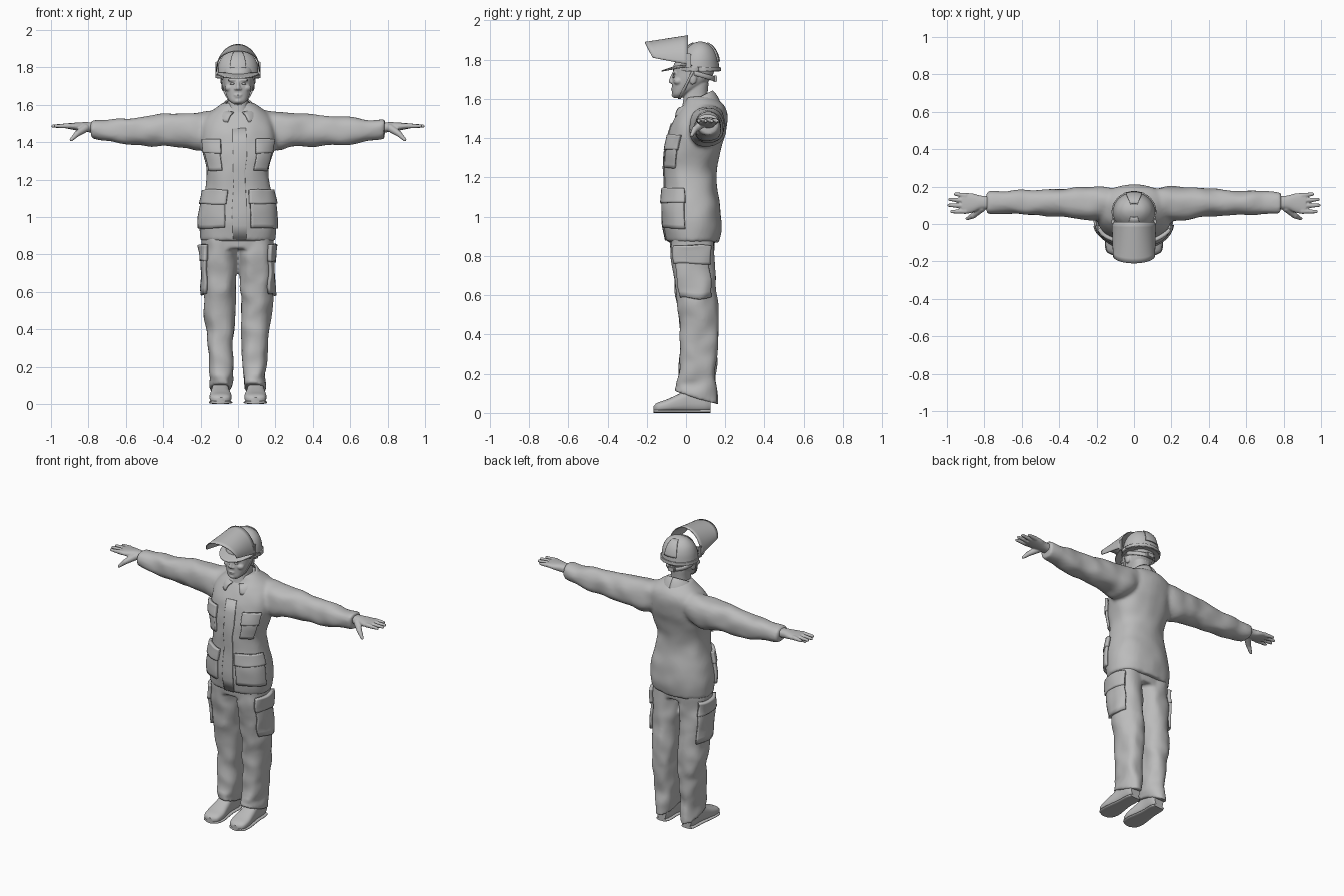
import bpy, bmesh, math
from mathutils import Vector, noise
from math import sin, cos, pi, radians

cube = bpy.data.objects.get("Cube")
if cube:
    bpy.data.objects.remove(cube)

grey = bpy.data.materials.new("plain grey")
grey.use_nodes = True
grey.diffuse_color = (0.5, 0.5, 0.5, 1)
grey.node_tree.nodes["Principled BSDF"].inputs["Base Color"].default_value = (0.5, 0.5, 0.5, 1)


def finish(bm, name, thickness=0, voxel=0, relax=4, angle=40):
    """Turn a bmesh into a smooth shaded object."""
    bmesh.ops.recalc_face_normals(bm, faces=bm.faces)
    mesh = bpy.data.meshes.new(name)
    bm.to_mesh(mesh)
    bm.free()
    obj = bpy.data.objects.new(name, mesh)
    bpy.context.collection.objects.link(obj)
    mesh.materials.append(grey)
    bpy.ops.object.select_all(action='DESELECT')
    obj.select_set(True)
    bpy.context.view_layer.objects.active = obj
    bpy.ops.object.shade_smooth_by_angle(angle=radians(angle))
    if thickness:
        mod = obj.modifiers.new("thickness", 'SOLIDIFY')
        mod.thickness, mod.offset = thickness, 0
    if voxel:
        mod = obj.modifiers.new("union", 'REMESH')
        mod.mode, mod.voxel_size, mod.use_smooth_shade = 'VOXEL', voxel, True
        mod = obj.modifiers.new("relax", 'SMOOTH')
        mod.factor, mod.iterations = 0.5, relax
    return obj


def sample(rows, t):
    """Smoothly interpolate section rows (position, a0, a1, b0, b1)."""
    i = max(k for k in range(len(rows) - 1) if rows[k][0] <= t or k == 0)
    r0, r1 = rows[i], rows[i + 1]
    before, after = rows[max(i - 1, 0)], rows[min(i + 2, len(rows) - 1)]
    d = r1[0] - r0[0]
    f = (t - r0[0]) / d
    out = []
    for k in range(1, 5):
        m0 = (r1[k] - before[k]) / (r1[0] - before[0]) * d
        m1 = (after[k] - r0[k]) / (after[0] - r0[0]) * d
        e = r1[k] - r0[k]
        out.append(r0[k] + f * (m0 + f * (3 * e - 2 * m0 - m1 + f * (m0 + m1 - 2 * e))))
    return out


def surface(rows, t, ang, axis='z', side=1, power=0.85, wob=0.0, out=0.0):
    """Point on a rounded-box tube; out pushes it off the surface."""
    a0, a1, b0, b1 = sample(rows, t)
    c, s = cos(ang), sin(ang)
    a = (a0 + a1) / 2 + (a1 - a0) / 2 * math.copysign(abs(c) ** power, c) + out * c
    b = (b0 + b1) / 2 + (b1 - b0) / 2 * math.copysign(abs(s) ** power, s) + out * s
    p = Vector({'z': (a, b, t), 'x': (t, a, b), 'y': (a, t, b)}[axis])
    p.x *= side
    return p + noise.noise_vector(p * 11) * wob


def loft(bm, rows, steps=24, seg=32, warp=None, **kw):
    """Closed tube through the section rows."""
    rings = []
    for i in range(steps + 1):
        t = rows[0][0] + (rows[-1][0] - rows[0][0]) * i / steps
        pts = [surface(rows, t, 2 * pi * j / seg, **kw) for j in range(seg)]
        rings.append([bm.verts.new(warp(p) if warp else p) for p in pts])
    for r, q in zip(rings, rings[1:]):
        for j in range(seg):
            k = (j + 1) % seg
            bm.faces.new((r[j], r[k], q[k], q[j]))
    bm.faces.new(rings[0])
    bm.faces.new(rings[-1])
    return bm


def sheet(name, f, nu=16, nv=8, thickness=0.006):
    """Thin plate from a function of u, v in 0..1."""
    bm = bmesh.new()
    g = [[bm.verts.new(f(i / nu, j / nv)) for j in range(nv + 1)] for i in range(nu + 1)]
    for i in range(nu):
        for j in range(nv):
            bm.faces.new((g[i][j], g[i + 1][j], g[i + 1][j + 1], g[i][j + 1]))
    return finish(bm, name, thickness)


def patch(name, rows, a0, a1, z0, z1, out, side=1, **kw):
    """Cloth patch that follows a tube."""
    return sheet(name, lambda u, v: surface(rows, z0 + (z1 - z0) * v, radians(a0 + (a1 - a0) * u),
                 side=side, out=out, **kw), thickness=out * 2)


def capsule(bm, p, q, r0, r1):
    """Tapered limb with round ends."""
    p, q = Vector(p), Vector(q)
    rot = (q - p).to_track_quat('Z', 'Y').to_matrix().to_4x4()
    rot.translation = (p + q) / 2
    bmesh.ops.create_cone(bm, segments=12, radius1=r0, radius2=r1, depth=(q - p).length,
                          cap_ends=True, matrix=rot)
    for c, r in ((p, r0), (q, r1)):
        ball(bm, c, (r, r, r))


def ball(bm, c, size):
    new = bmesh.ops.create_uvsphere(bm, u_segments=16, v_segments=10, radius=1)['verts']
    bmesh.ops.scale(bm, vec=size, verts=new)
    bmesh.ops.translate(bm, vec=c, verts=new)


def box(name, c, size, bevel=0.004):
    bm = bmesh.new()
    bmesh.ops.create_cube(bm, size=1)
    bmesh.ops.scale(bm, vec=size, verts=bm.verts)
    bmesh.ops.translate(bm, vec=c, verts=bm.verts)
    bmesh.ops.bevel(bm, geom=bm.edges, offset=bevel, segments=2, affect='EDGES')
    return finish(bm, name)


def sym(rows):
    return [(z, -w, w, y0, y1) for z, w, y0, y1 in rows]


# Section tables
torso = sym([(.87, .197, -.1, .168), (.95, .207, -.112, .18), (1.05, .197, -.117, .175),
             (1.15, .175, -.11, .157), (1.25, .166, -.11, .157), (1.35, .19, -.105, .18),
             (1.42, .2, -.09, .2), (1.5, .19, -.06, .21), (1.55, .165, -.03, .203),
             (1.58, .125, -.01, .185), (1.61, .08, .0, .15)])
sleeve = [(.1, .03, .19, 1.42, 1.57), (.2, .018, .203, 1.355, 1.562), (.28, .022, .198, 1.37, 1.552),
          (.38, .037, .19, 1.375, 1.55), (.5, .047, .183, 1.38, 1.535), (.62, .052, .178, 1.392, 1.53),
          (.72, .054, .175, 1.408, 1.52), (.785, .056, .17, 1.42, 1.515)]
leg = [(.05, .033, .147, -.055, .158), (.12, .03, .148, -.05, .158), (.2, .026, .153, -.038, .15),
       (.3, .023, .161, -.033, .157), (.4, .018, .168, -.033, .168), (.5, .016, .18, -.038, .167),
       (.6, .013, .182, -.052, .153), (.75, .006, .187, -.072, .144), (.9, .0, .188, -.082, .143)]
hips = sym([(.83, .188, -.08, .14), (.9, .19, -.085, .145), (.95, .19, -.08, .145)])
palm = [(.76, .078, .15, 1.45, 1.505), (.82, .077, .152, 1.455, 1.507), (.86, .062, .163, 1.462, 1.505),
        (.9, .054, .166, 1.47, 1.502), (.92, .058, .164, 1.474, 1.5)]
shoe = [(-.165, .07, .115, .01, .035), (-.15, .045, .142, .004, .05), (-.1, .034, .152, .004, .068),
        (-.04, .042, .146, .004, .095), (.02, .05, .138, .004, .125), (.1, .05, .134, .004, .125),
        (.125, .06, .125, .01, .11)]
head = sym([(1.605, .026, -.06, -.025), (1.62, .045, -.068, .0), (1.65, .062, -.07, .06),
            (1.69, .074, -.071, .115), (1.73, .08, -.066, .14), (1.78, .083, -.06, .15),
            (1.82, .07, -.02, .13)])
neck = sym([(1.5, .075, -.04, .13), (1.56, .06, -.02, .115), (1.62, .055, -.01, .11), (1.68, .058, .0, .115)])
shell = sym([(1.74, .113, -.04, .17), (1.77, .112, -.04, .168), (1.81, .106, -.03, .162),
             (1.845, .092, -.01, .148), (1.87, .07, .015, .128), (1.885, .045, .04, .105),
             (1.892, .015, .065, .08)])

# Jacket with sleeves
bm = loft(bmesh.new(), torso, 40, 48, wob=.006)
for s in (-1, 1):
    loft(bm, sleeve, 40, axis='x', side=s, wob=.01)
finish(bm, "jacket", voxel=.011, relax=5)
patch("jacket_placket", torso, -96, -80, .88, 1.47, .003, wob=.006)

# Trousers with a sloping hem
def hem(p):
    p.z += .3 * (.15 - p.y) * max(0, 1 - (p.z - .05) / .12)
    return p

bm = loft(bmesh.new(), hips, 8)
for s in (-1, 1):
    loft(bm, leg, 50, side=s, wob=.012, warp=hem)
finish(bm, "trousers", voxel=.009, relax=3)

for s, label in ((1, "left"), (-1, "right")):
    # Pockets and flaps
    patch(label + "_chest_pocket", torso, -64, -30, 1.25, 1.4, .007, s, wob=.006)
    patch(label + "_chest_flap", torso, -66, -28, 1.34, 1.415, .01, s, wob=.006)
    patch(label + "_hip_pocket", torso, -74, -12, .94, 1.1, .007, s, wob=.006)
    patch(label + "_hip_flap", torso, -76, -10, 1.07, 1.145, .01, s, wob=.006)
    patch(label + "_thigh_pocket", leg, -44, 44, .585, .84, .008, s, wob=.012)
    patch(label + "_thigh_flap", leg, -46, 46, .76, .85, .011, s, wob=.012)

    # Hand
    bm = loft(bmesh.new(), palm, 14, 24, axis='x', side=s)
    for y0, y1, tip in ((.152, .16, .955), (.125, .132, .985), (.097, .1, .99), (.068, .066, .975)):
        capsule(bm, (s * .9, y0, 1.487), (s * tip, y1, 1.486), .0145, .009)
    capsule(bm, (s * .815, .085, 1.475), (s * .86, .045, 1.445), .022, .016)
    capsule(bm, (s * .86, .045, 1.445), (s * .892, .028, 1.413), .016, .009)
    finish(bm, label + "_hand", voxel=.0045, relax=3)

    # Shoe and sole
    finish(loft(bmesh.new(), shoe, 24, axis='y', side=s, power=.75), label + "_shoe")
    sole = [(y, a - .004, b + .004, 0, .018) for y, a, b, _, _ in shoe]
    finish(loft(bmesh.new(), sole, 24, axis='y', side=s, power=.7), label + "_sole")

    # Collar leaf, from the front opening to the back seam
    def leaf(u, v):
        a = .32 + u * (pi - .32)
        f = (1 + cos(a)) / 2
        top = Vector((s * .072 * sin(a), .055 - .078 * cos(a), 1.64 - .085 * f))
        low = Vector((s * .112 * sin(a) + s * .02 * f, .06 - .118 * cos(a), 1.565 - .06 * f))
        p = top.lerp(low, v)
        return p + Vector((0, -.008 * f, .012)) * sin(pi * v)
    sheet(label + "_collar", leaf, 20, 6, .008)

    # Visor hinge
    box(label + "_visor_hinge", (s * .112, .012, 1.795), (.014, .026, .075))

# Head with simple features
bm = loft(bmesh.new(), head, 30, 36)
loft(bm, neck, 10)
capsule(bm, (0, -.067, 1.722), (0, -.077, 1.69), .008, .012)
ball(bm, (0, -.066, 1.652), (.024, .011, .006))
ball(bm, (0, -.064, 1.643), (.02, .011, .006))
ball(bm, (0, -.052, 1.62), (.026, .022, .016))
for s in (-1, 1):
    ball(bm, (s * .03, -.06, 1.732), (.028, .012, .007))
    ball(bm, (s * .045, -.04, 1.69), (.026, .024, .02))
    ball(bm, (s * .08, .035, 1.705), (.01, .02, .032))
    ball(bm, (s * .013, -.072, 1.685), (.008, .009, .007))
finish(bm, "head", voxel=.0045, relax=3)
for s, label in ((1, "left"), (-1, "right")):
    bm = bmesh.new()
    ball(bm, (s * .03, -.062, 1.713), (.014, .008, .006))
    finish(bm, label + "_eye")

# Helmet shell, ridges, rim and peak
finish(loft(bmesh.new(), shell, 30, 40, power=1), "helmet_shell")
for a in (-90, 90):
    patch("helmet_ridge", shell, a - 22, a + 22, 1.79, 1.885, .004, power=1)
patch("helmet_rim", shell, 0, 360, 1.742, 1.762, .004, power=1)
sheet("helmet_peak", lambda u, v: Vector(((.108 + .006 * v) * cos(pi * u),
      .03 - (.07 + .085 * v) * sin(pi * u), 1.77 - .028 * v * sin(pi * u))), 28, 6)

# Raised visor
sheet("visor", lambda u, v: Vector(((.116 - .006 * v) * cos(pi * u),
      .01 * (1 - v) - v * (.17 + .04 * sin(pi * u)),
      1.775 + .035 * v + (.147 - .069 * v) * sin(pi * u))), 32, 8, .005)

# Chin strap, nape band and adjuster
sheet("chin_strap", lambda u, v: Vector((.088 * cos(pi * u), .03 - .07 * sin(pi * u) + .014 * v,
      1.745 - .143 * sin(pi * u))), 28, 2, .005)
sheet("nape_band", lambda u, v: Vector((.09 * cos(pi * u), .04 + .105 * sin(pi * u),
      1.745 - .03 * sin(pi * u) - .025 * v)), 24, 2, .006)
box("nape_adjuster", (0, .148, 1.703), (.05, .022, .032))
